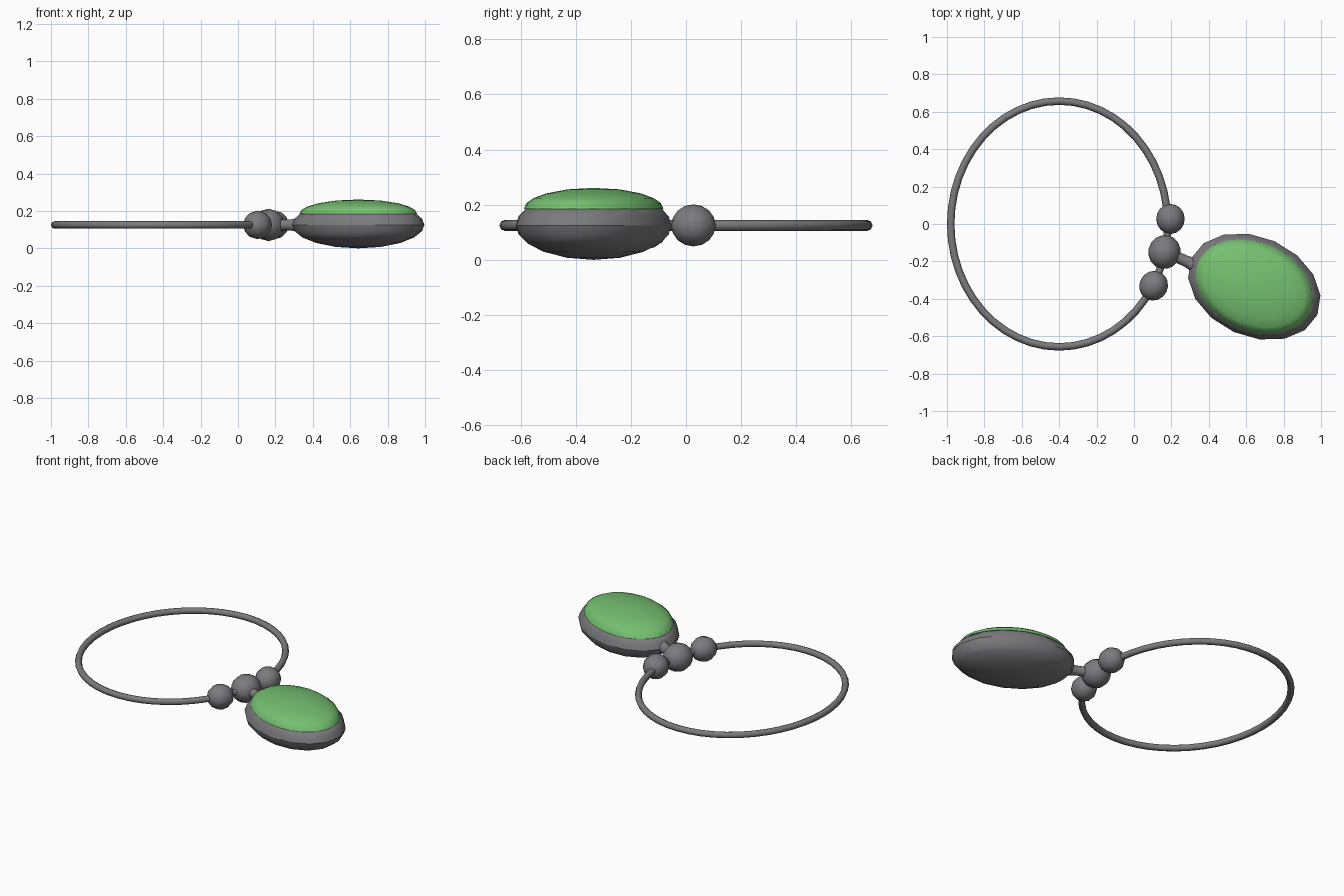
import bpy, bmesh, math
from mathutils import Vector, Matrix

if "Cube" in bpy.data.objects:
    bpy.data.objects.remove(bpy.data.objects["Cube"])

Z = 0.125                      # height of the ring plane
RING_C = Vector((-0.40, 0, Z))
RA, RB = 0.58, 0.657           # ring centre-line radii


def material(name, rgb):
    m = bpy.data.materials.new(name)
    m.diffuse_color = (*rgb, 1)
    m.use_nodes = True
    m.node_tree.nodes["Principled BSDF"].inputs["Base Color"].default_value = m.diffuse_color
    return m


metal = material("grey metal", (0.20, 0.195, 0.205))
green = material("green stone", (0.18, 0.53, 0.165))


def finish(name, bm, mat, matrix=Matrix()):
    bmesh.ops.recalc_face_normals(bm, faces=bm.faces)
    for f in bm.faces:
        f.smooth = True
    me = bpy.data.meshes.new(name)
    bm.to_mesh(me)
    bm.free()
    ob = bpy.data.objects.new(name, me)
    ob.matrix_world = matrix
    me.materials.append(mat)
    bpy.context.collection.objects.link(ob)
    return ob


def lathe(name, profile, mat, matrix, sides=16):
    """Revolve (radius, z) points about z; zero radius closes to a pole."""
    bm = bmesh.new()
    vs = [bm.verts.new((r, 0, z)) for r, z in profile]
    es = [bm.edges.new(p) for p in zip(vs, vs[1:])]
    bmesh.ops.spin(bm, geom=vs + es, axis=(0, 0, 1), cent=(0, 0, 0),
                   angle=2 * math.pi, steps=sides)
    bmesh.ops.remove_doubles(bm, verts=bm.verts, dist=1e-5)
    return finish(name, bm, mat, matrix)


# Oval ring: round tube swept along an ellipse
bm = bmesh.new()
N, M, T = 48, 8, 0.02
loops = []
for i in range(N):
    a = 2 * math.pi * i / N
    p = Vector((RA * math.cos(a), RB * math.sin(a), 0)) + RING_C
    n = Vector((RB * math.cos(a), RA * math.sin(a), 0)).normalized()
    loops.append([bm.verts.new(p + T * (n * math.cos(b) + Vector((0, 0, math.sin(b)))))
                  for b in (2 * math.pi * j / M for j in range(M))])
for i in range(N):
    A, B = loops[i], loops[(i + 1) % N]
    for j in range(M):
        k = (j + 1) % M
        bm.faces.new((A[j], B[j], B[k], A[k]))
finish("ring", bm, metal)

# Three beads threaded on the ring, poles along the ring
for name, loc, r in (("upper_bead", (0.195, 0.027), 0.082),
                     ("middle_bead", (0.163, -0.15), 0.093),
                     ("lower_bead", (0.105, -0.33), 0.082)):
    bm = bmesh.new()
    bmesh.ops.create_uvsphere(bm, u_segments=12, v_segments=8, radius=r)
    x, y = loc[0] - RING_C.x, loc[1]
    tangent = Vector((-y / RB ** 2, x / RA ** 2, 0))
    rot = tangent.to_track_quat('Z', 'Y').to_matrix().to_4x4()
    finish(name, bm, metal, Matrix.Translation((*loc, Z)) @ rot @ Matrix.Diagonal((0.93, 0.93, 0.98, 1)))

# Neck joining the middle bead to the pendant
start, end = Vector((0.18, -0.155, Z)), Vector((0.36, -0.235, Z))
neck = (end - start).to_track_quat('Z', 'Y').to_matrix().to_4x4()
lathe("neck", [(0, 0), (0.045, 0), (0.03, 0.06), (0.03, 0.11), (0.045, 0.19), (0, 0.19)],
      metal, Matrix.Translation(start) @ neck, 10)

# Pendant: squashed oval body with a domed stone set on top
place = (Matrix.Translation((0.643, -0.335, 0)) @ Matrix.Rotation(math.radians(-24), 4, 'Z')
         @ Matrix.Diagonal((0.370, 0.266, 1, 1)))
body = [(math.cos(a), Z * (1 + math.sin(a)))
        for a in (math.radians(d) for d in (-90, -70, -50, -32, -15, 0, 15, 30))]
body[0] = (0, 0)
lathe("pendant_body", body + [(0.84, 0.186), (0, 0.186)], metal, place)
dome = [(0.885 * math.cos(a), 0.186 + 0.075 * math.sin(a))
        for a in (math.radians(d) for d in (0, 15, 30, 47, 68))]
lathe("green_stone", [(0, 0.184), (0.885, 0.184)] + dome + [(0, 0.261)], green, place, 24)

# Keep crisp edges sharp
for ob in bpy.context.collection.objects:
    ob.select_set(True)
    bpy.context.view_layer.objects.active = ob
bpy.ops.object.shade_smooth_by_angle(angle=math.radians(50))
